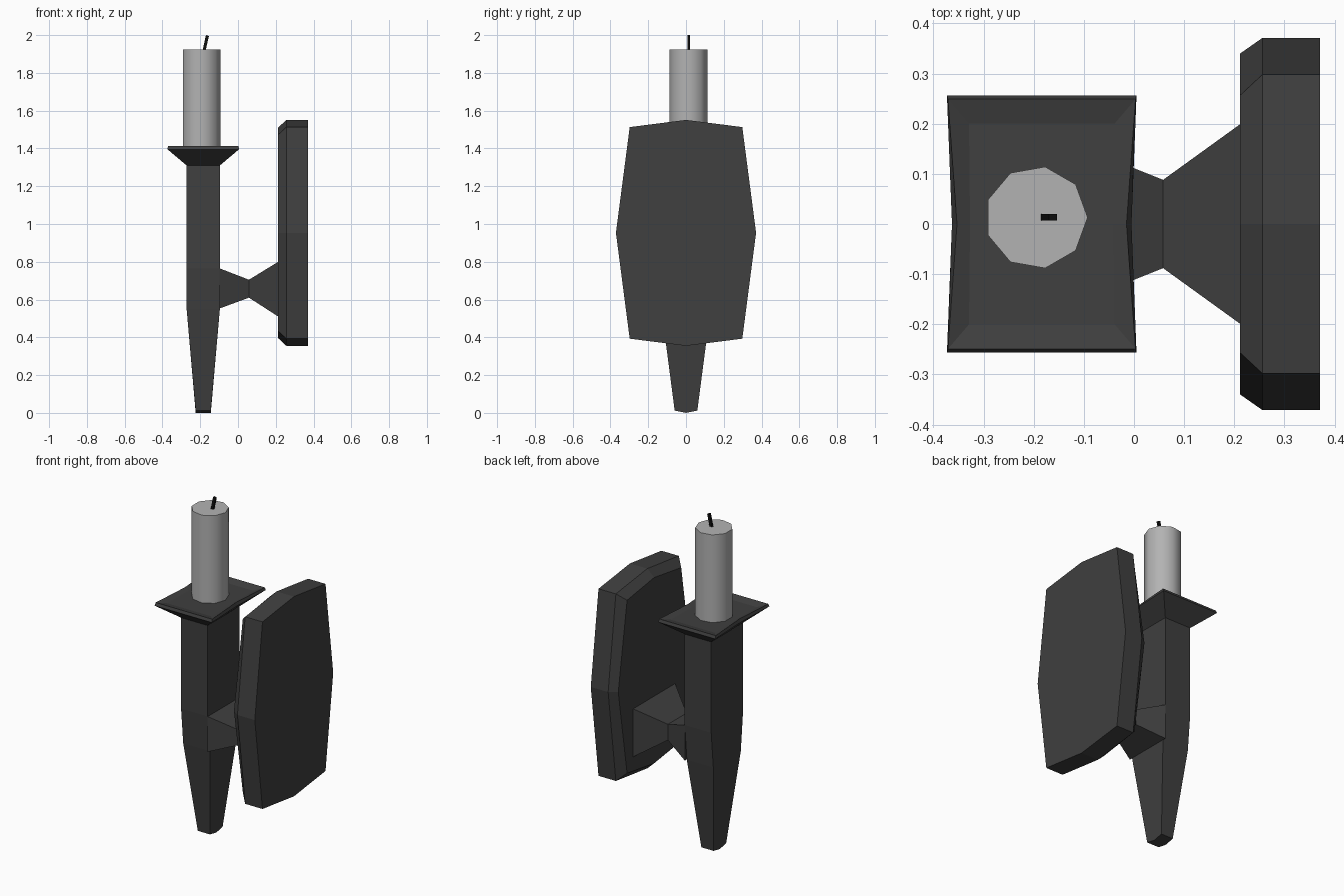
import bpy, bmesh, math

if "Cube" in bpy.data.objects:
    bpy.data.objects.remove(bpy.data.objects["Cube"])


def material(name, value):
    m = bpy.data.materials.new(name)
    m.diffuse_color = (value, value, value, 1)
    m.use_nodes = True
    m.node_tree.nodes["Principled BSDF"].inputs["Base Color"].default_value = m.diffuse_color
    return m


IRON = material("dark_iron", 0.05)
WAX = material("pale_wax", 0.45)
SOOT = material("wick_black", 0.005)


def loft(name, rings, mat):
    """Skin a stack of equal-length point rings and cap both ends."""
    bm = bmesh.new()
    loops = [[bm.verts.new(p) for p in ring] for ring in rings]
    n = len(loops[0])
    for a, b in zip(loops, loops[1:]):
        for i in range(n):
            j = (i + 1) % n
            bm.faces.new((a[i], a[j], b[j], b[i]))
    bm.faces.new(loops[0][::-1])
    bm.faces.new(loops[-1])
    bmesh.ops.recalc_face_normals(bm, faces=bm.faces)
    mesh = bpy.data.meshes.new(name)
    bm.to_mesh(mesh)
    bm.free()
    mesh.materials.append(mat)
    obj = bpy.data.objects.new(name, mesh)
    bpy.context.collection.objects.link(obj)
    return obj


CX = -0.184  # stem axis


def stem_ring(hx, hy, z, mid_hx=None, mid_z=None):
    """Rectangle with an extra vertex in the middle of each x side."""
    mx = hx if mid_hx is None else mid_hx
    mz = z if mid_z is None else mid_z
    return [(CX - hx, -hy, z), (CX + hx, -hy, z), (CX + mx, 0, mz),
            (CX + hx, hy, z), (CX - hx, hy, z), (CX - mx, 0, mz)]


# Tapered stem
loft("stem", [stem_ring(0.04, 0.06, 0.012, mid_z=0.0),
              stem_ring(0.088, 0.13, 0.55),
              stem_ring(0.088, 0.15, 0.765),
              stem_ring(0.088, 0.15, 1.31)], IRON)

# Flared drip tray with pinched sides and a shallow dish
loft("drip_tray", [stem_ring(0.088, 0.15, 1.31),
                   stem_ring(0.189, 0.256, 1.395, 0.179),
                   stem_ring(0.187, 0.249, 1.412, 0.169),
                   stem_ring(0.145, 0.2, 1.40, 0.143)], IRON)


# Waisted arm between stem and wall plate
def arm_ring(x, hy, z0, z1):
    return [(x, -hy, z0), (x, hy, z0), (x, hy, z1), (x, -hy, z1)]


loft("arm", [arm_ring(-0.097, 0.15, 0.553, 0.765),
             arm_ring(0.058, 0.088, 0.61, 0.705),
             arm_ring(0.213, 0.2, 0.51, 0.80)], IRON)


# Eight-sided wall plate with a chamfered front rim
def plate_ring(x, inset):
    side, corner = 0.371 - inset * 0.75, 0.298 - inset
    top, shoulder = 0.598 - inset, 0.56 - inset
    half = [(0, top), (corner, shoulder), (side, 0), (corner, -shoulder)]
    pts = half + [(-y, -z) for y, z in half]
    return [(x, y, 0.953 + z) for y, z in pts]


loft("wall_plate", [plate_ring(0.211, 0.042), plate_ring(0.256, 0),
                    plate_ring(0.371, 0)], IRON)


# Nine-sided candle, smooth around the side
def candle_ring(z):
    return [(-0.195 + 0.1026 * math.cos(i * math.tau / 9),
             0.013 + 0.1026 * math.sin(i * math.tau / 9), z) for i in range(9)]


candle = loft("candle", [candle_ring(1.395), candle_ring(1.925)], WAX)
bpy.context.view_layer.objects.active = candle
candle.select_set(True)
bpy.ops.object.shade_smooth_by_angle(angle=math.radians(50))


# Leaning wick
def wick_ring(x, z_left, z_right):
    return [(x - 0.008, 0.007, z_left), (x + 0.008, 0.007, z_right),
            (x + 0.008, 0.02, z_right), (x - 0.008, 0.02, z_left)]


loft("wick", [wick_ring(-0.179, 1.92, 1.92), wick_ring(-0.162, 2.0, 1.995)], SOOT)
